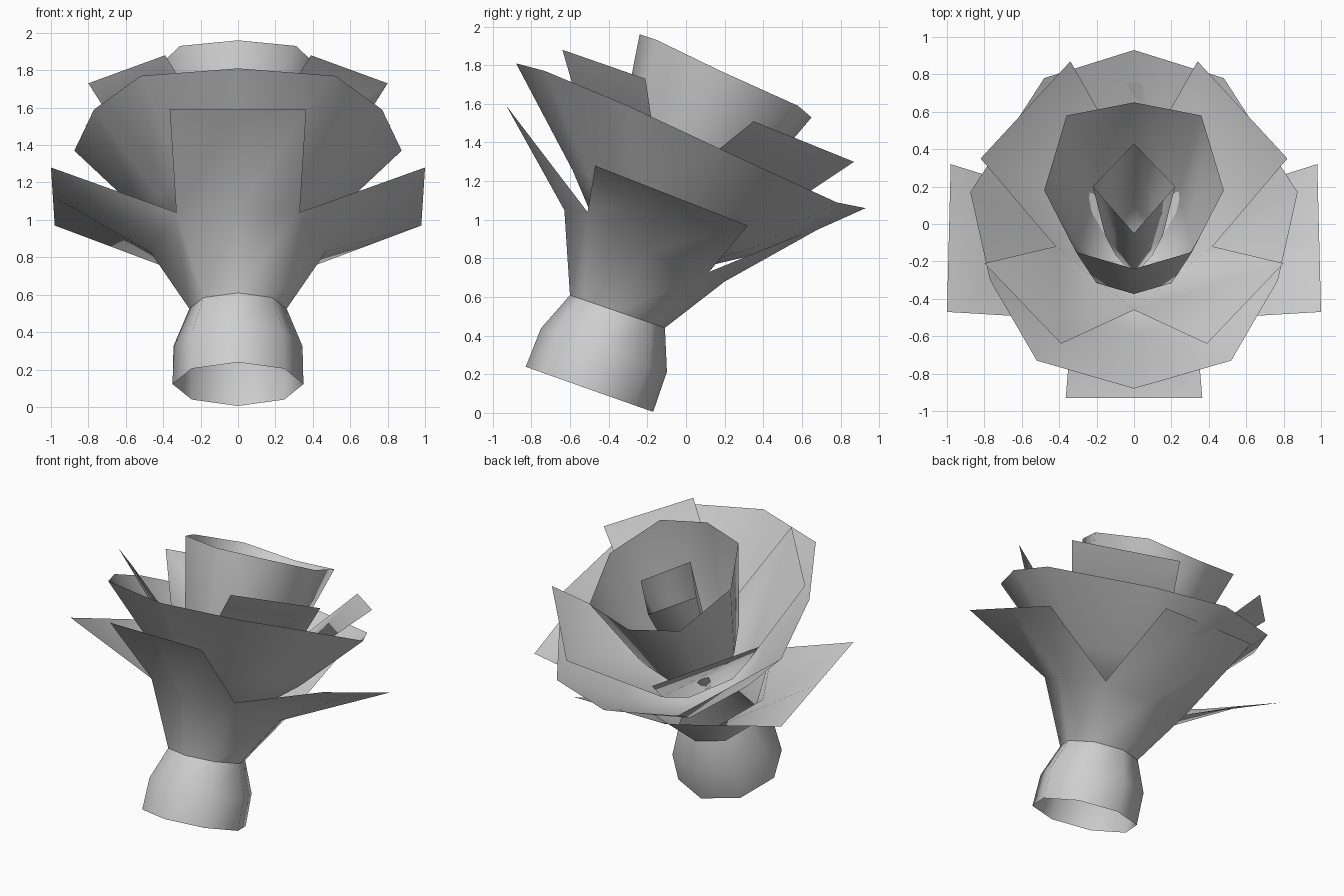
import bpy, bmesh
from math import sin, cos, pi, radians
from mathutils import Vector

if "Cube" in bpy.data.objects:
    bpy.data.objects.remove(bpy.data.objects["Cube"])

grey = bpy.data.materials.new("pale_grey")
grey.use_nodes = True
colour = (0.62, 0.62, 0.62, 1)
grey.diffuse_color = colour
grey.node_tree.nodes["Principled BSDF"].inputs["Base Color"].default_value = colour


def ring(y, z, radius, tilt, sides=8):
    """Tilted ring, starting at the front and turning towards +x."""
    t = radians(tilt)
    angles = [2 * pi * i / sides for i in range(sides)]
    return [Vector((radius * sin(a), y - radius * cos(a) * cos(t),
                    z + radius * cos(a) * sin(t))) for a in angles]


def flip(p):
    return (-p[0], p[1], p[2])


def mirrored(half):
    """Closed rim from the points on its +x half, front to back."""
    return [Vector(p) for p in half + [flip(p) for p in half[-2:0:-1]]]


def shrunk(rim, y, z, scale):
    """Scaled copy of a rim about a new centre."""
    middle = (rim[0] + rim[len(rim) // 2]) / 2
    return [Vector((0, y, z)) + (p - middle) * scale for p in rim]


def folded(a, b):
    """Petal tip with a middle point, for petals that fold along the centre."""
    a, b = Vector(a), Vector(b)
    return [a, (a + b) / 2, b]


def build(name, rings, petals=(), cap=False):
    """Loft rings from bottom to top, then grow petals out of the last ring."""
    bm = bmesh.new()
    loops = [[bm.verts.new(p) for p in r] for r in rings]
    for low, high in zip(loops, loops[1:]):
        n = len(low)
        for i in range(n):
            j = (i + 1) % n
            bm.faces.new((low[i], low[j], high[j], high[i]))
    if cap:
        bm.faces.new(loops[0][::-1])
    top = loops[-1]
    for start, points in petals:
        tip = [bm.verts.new(p) for p in points]
        base = [top[(start + k) % len(top)] for k in range(len(tip))]
        for k in range(len(tip) - 1):
            bm.faces.new((base[k], base[k + 1], tip[k + 1], tip[k]))
    mesh = bpy.data.meshes.new(name)
    bm.to_mesh(mesh)
    bm.free()
    mesh.materials.append(grey)
    mesh.shade_smooth()
    obj = bpy.data.objects.new(name, mesh)
    bpy.context.collection.objects.link(obj)


# Open bulging base
neck = ring(-0.355, 0.525, 0.26, 19)
build("flower_base", [ring(-0.5, 0.122, 0.35, 19.5),
                      ring(-0.425, 0.325, 0.345, 19), neck])

# Outer petals: front, two sides, back
rim = mirrored([(0, -0.63, 1.05), (0.33, -0.51, 1.04), (0.47, -0.2, 0.83),
                (0.34, 0.12, 0.73), (0, 0.2, 0.68)])
front, side_a = (0.365, -0.93, 1.59), (1.0, -0.47, 1.28)
side_b, back = (0.98, 0.32, 0.97), (0.36, 0.755, 0.99)
build("outer_petals", [neck, rim],
      [(-1, folded(flip(front), front)), (1, folded(side_a, side_b)),
       (3, folded(back, flip(back))), (5, folded(flip(side_b), flip(side_a)))])

# Wide bell
rim = mirrored([(0, -0.88, 1.81), (0.52, -0.73, 1.77), (0.77, -0.3, 1.59),
                (0.875, 0.17, 1.37), (0.48, 0.78, 1.09), (0, 0.93, 1.06)])
build("wide_bell", [shrunk(rim, -0.22, 0.83, 0.25),
                    shrunk(rim, -0.08, 1.045, 0.56), rim], cap=True)

# Flat diagonal petals growing out of a four-sided funnel
rim = mirrored([(0, -0.46, 1.26), (0.42, -0.12, 1.13), (0, 0.27, 0.9)])
fa, fb = (0.39, -0.64, 1.88), (0.80, -0.21, 1.73)
ba, bb = (0.82, 0.35, 1.51), (0.34, 0.87, 1.30)
build("inner_petals", [shrunk(rim, -0.22, 0.87, 0.5), rim],
      [(0, (fa, fb)), (1, (ba, bb)),
       (2, (flip(bb), flip(ba))), (3, (flip(fb), flip(fa)))], cap=True)

# Tall cup
rim = mirrored([(0, -0.24, 1.96), (0.31, -0.15, 1.93), (0.48, 0.18, 1.77),
                (0.36, 0.58, 1.59), (0, 0.65, 1.53)])
build("tall_cup", [shrunk(rim, -0.2, 0.92, 0.35),
                   shrunk(rim, -0.085, 1.14, 0.65), rim], cap=True)

# Four-sided bud
rim = mirrored([(0, -0.05, 1.75), (0.22, 0.2, 1.65), (0, 0.43, 1.555)])
build("centre_bud", [shrunk(rim, -0.17, 0.95, 0.45),
                     shrunk(rim, -0.07, 1.13, 0.7), rim], cap=True)
